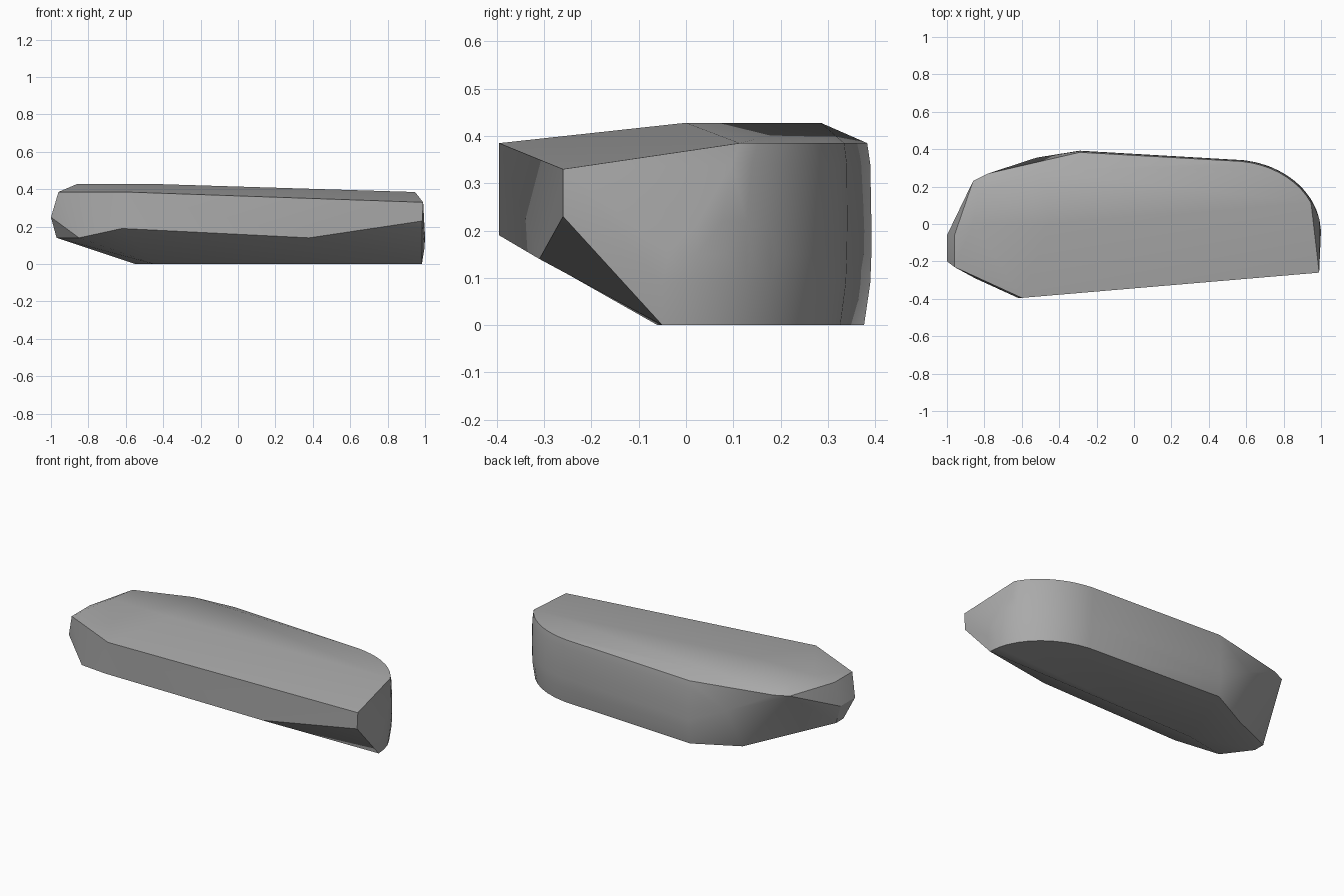
import bpy, bmesh
from math import sin, cos, radians
from mathutils import Vector

cube = bpy.data.objects.get("Cube")
if cube:
    bpy.data.objects.remove(cube, do_unlink=True)

# Crown plateau, top rim and front wall
points = [
    (-.86, 0, .428), (-.83, .17, .428), (-.5, .285, .428), (-.45, 0, .428),
    (-.96, -.23, .385), (-.96, -.06, .385), (-.86, .23, .385), (-.78, .27, .385),
    (-.6, -.395, .385), (.99, -.26, .33), (.985, -.26, .23),
    (.38, -.31, .14), (-.62, -.395, .19), (-.85, -.29, .14),
]
# Blunt narrow end and underside
points += [
    (-1, -.2, .25), (-1, -.06, .25), (-.97, -.13, .14), (-.97, -.06, .14),
    (-.55, .24, 0), (-.45, -.06, 0), (-.52, .355, .25),
]

# Rounded rear corner: height, inset scale, first angle of the arc
STEPS = 10
for z, scale, start in ((0, .965, 0), (.09, .995, 0), (.15, 1, 2),
                        (.22, 1, 11), (.34, .995, 22), (.385, .98, 25)):
    for i in range(STEPS + 1):
        a = radians(start + (90 - start) * i / STEPS)
        points.append((.52 + .48 * scale * cos(a), -.05 + .395 * scale * sin(a), z))
    # Matching point on the rear wall's peak
    points.append((-.29, -.05 + .442 * scale, z))

# Wrap the stone around its control points
bm = bmesh.new()
for p in points:
    bm.verts.new(Vector(p))
hull = bmesh.ops.convex_hull(bm, input=bm.verts[:])
loose = [v for v in bm.verts if not v.link_faces]
bmesh.ops.delete(bm, geom=loose, context="VERTS")
bmesh.ops.dissolve_limit(bm, angle_limit=radians(1), verts=bm.verts[:], edges=bm.edges[:])
bmesh.ops.recalc_face_normals(bm, faces=bm.faces[:])
mesh = bpy.data.meshes.new("stone_slab")
bm.to_mesh(mesh)
bm.free()
stone = bpy.data.objects.new("stone_slab", mesh)
bpy.context.collection.objects.link(stone)

# Grey stone
grey = bpy.data.materials.new("stone_grey")
grey.use_nodes = True
colour = (.4, .4, .4, 1)
grey.diffuse_color = colour
grey.node_tree.nodes["Principled BSDF"].inputs["Base Color"].default_value = colour
mesh.materials.append(grey)

# Soft facets with crisp ridges
bpy.ops.object.select_all(action="DESELECT")
stone.select_set(True)
bpy.context.view_layer.objects.active = stone
bpy.ops.object.shade_smooth_by_angle(angle=radians(30))
